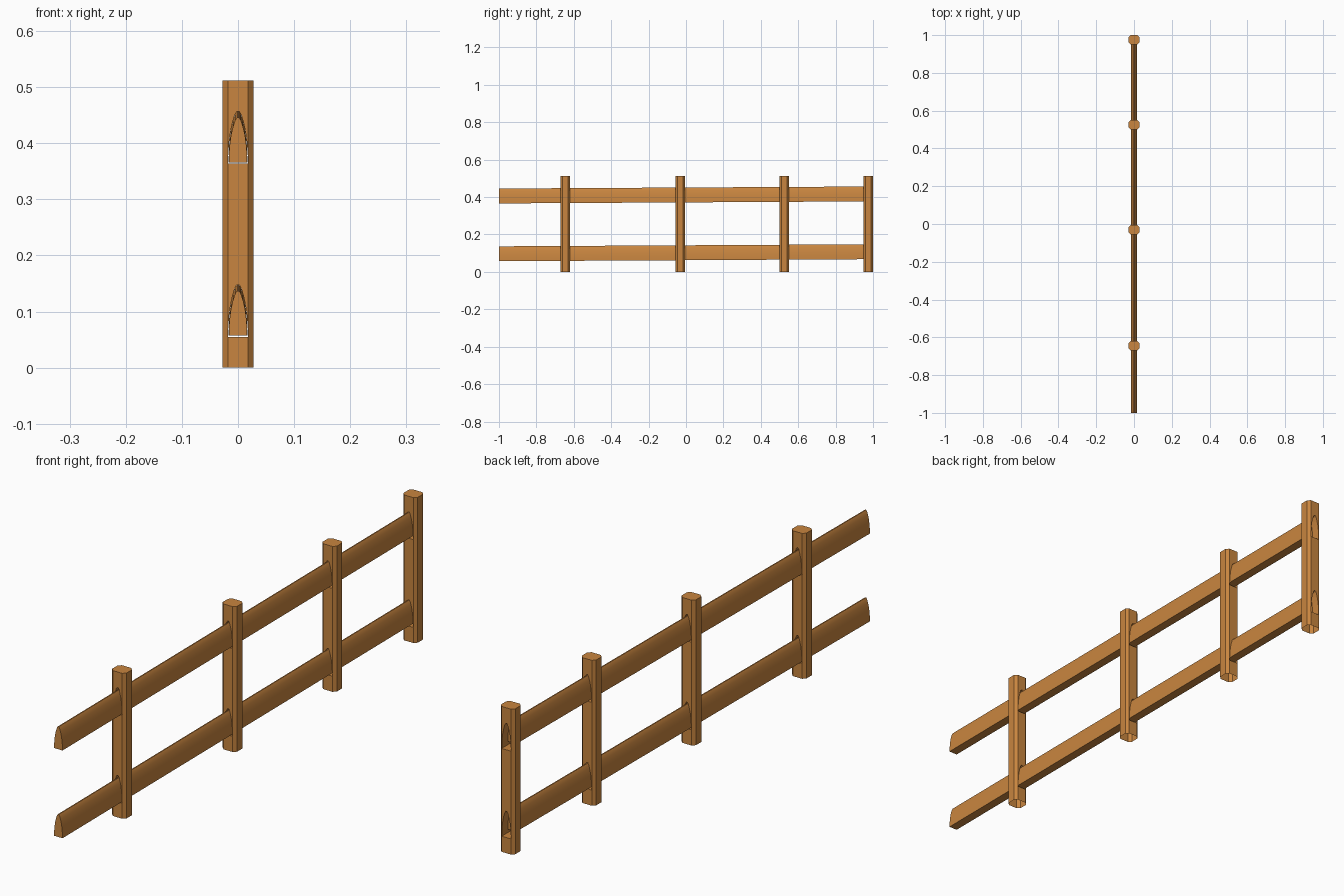
import bpy, bmesh

if "Cube" in bpy.data.objects:
    bpy.data.objects.remove(bpy.data.objects["Cube"])

wood = bpy.data.materials.new("warm wood")
wood.diffuse_color = (0.58, 0.235, 0.05, 1)
wood.use_nodes = True
wood.node_tree.nodes["Principled BSDF"].inputs["Base Color"].default_value = wood.diffuse_color

POST_Y = (-0.645, -0.03, 0.525, 0.975)
HEIGHT = 0.512
BASES = (0.057, 0.366)          # underside of the two rails

# half of an arched cross-section: (x, z), normalised
HALF_ARCH = [(1.0, 0), (0.97, 0.2), (0.88, 0.42), (0.74, 0.62),
             (0.53, 0.80), (0.30, 0.94), (0.12, 0.995)]


def arch(half_w, h):
    right = [(x * half_w, z * h) for x, z in HALF_ARCH]
    return right + [(-x, z) for x, z in reversed(right)]


def loft(name, start, end):
    """Closed prism between two rings of points."""
    bm = bmesh.new()
    a = [bm.verts.new(p) for p in start]
    b = [bm.verts.new(p) for p in end]
    n = len(a)
    for i in range(n):
        bm.faces.new((a[i], a[(i + 1) % n], b[(i + 1) % n], b[i]))
    bm.faces.new(a)
    bm.faces.new(b)
    bmesh.ops.recalc_face_normals(bm, faces=bm.faces)
    me = bpy.data.meshes.new(name)
    bm.to_mesh(me)
    bm.free()
    ob = bpy.data.objects.new(name, me)
    bpy.context.collection.objects.link(ob)
    me.materials.append(wood)
    return ob


def beam(name, y0, z0, y1, z1, half_w, h):
    prof = arch(half_w, h)
    return loft(name, [(x, y0, z0 + z) for x, z in prof],
                [(x, y1, z1 + z) for x, z in prof])


# posts: chamfered square section, arched mortises, open underneath
X, Y, C = 0.028, 0.025, 0.010
section = [(X, Y - C), (X - C, Y), (C - X, Y), (-X, Y - C),
           (-X, C - Y), (C - X, -Y), (X - C, -Y), (X, C - Y)]
for i, y in enumerate(POST_Y):
    post = loft(f"post_{i + 1}", [(px, y + py, 0) for px, py in section],
                [(px, y + py, HEIGHT) for px, py in section])
    cutters = []
    for base in BASES:
        cut = beam("mortise_cutter", y - 0.1, base - 0.002, y + 0.1, base - 0.002, 0.0178, 0.093)
        cut.hide_render = True
        mod = post.modifiers.new("mortise", 'BOOLEAN')
        mod.operation, mod.solver, mod.object = 'DIFFERENCE', 'EXACT', cut
        cutters.append(cut)
    dg = bpy.context.evaluated_depsgraph_get()
    me = bpy.data.meshes.new_from_object(post.evaluated_get(dg))
    post.modifiers.clear()
    post.data = me
    for cut in cutters:
        bpy.data.objects.remove(cut)
    bm = bmesh.new()
    bm.from_mesh(me)
    under = [f for f in bm.faces if f.normal.z < -0.9 and f.calc_center_median().z < 0.001]
    bmesh.ops.delete(bm, geom=under, context='FACES')
    bm.to_mesh(me)
    bm.free()

# rails: two lengths per level meeting in the second post, rising slightly
SLOPE = 0.011 / 2
for level, base in zip(("lower", "upper"), BASES):
    for side, y0, y1 in (("near", -1.0, -0.03), ("far", -0.03, 0.968)):
        rail = beam(f"{level}_rail_{side}", y0, base + SLOPE * (y0 + 1),
                    y1, base + SLOPE * (y1 + 1), 0.0165, 0.08)
        bpy.ops.object.select_all(action='DESELECT')
        rail.select_set(True)
        bpy.context.view_layer.objects.active = rail
        bpy.ops.object.shade_smooth_by_angle(angle=0.6)
